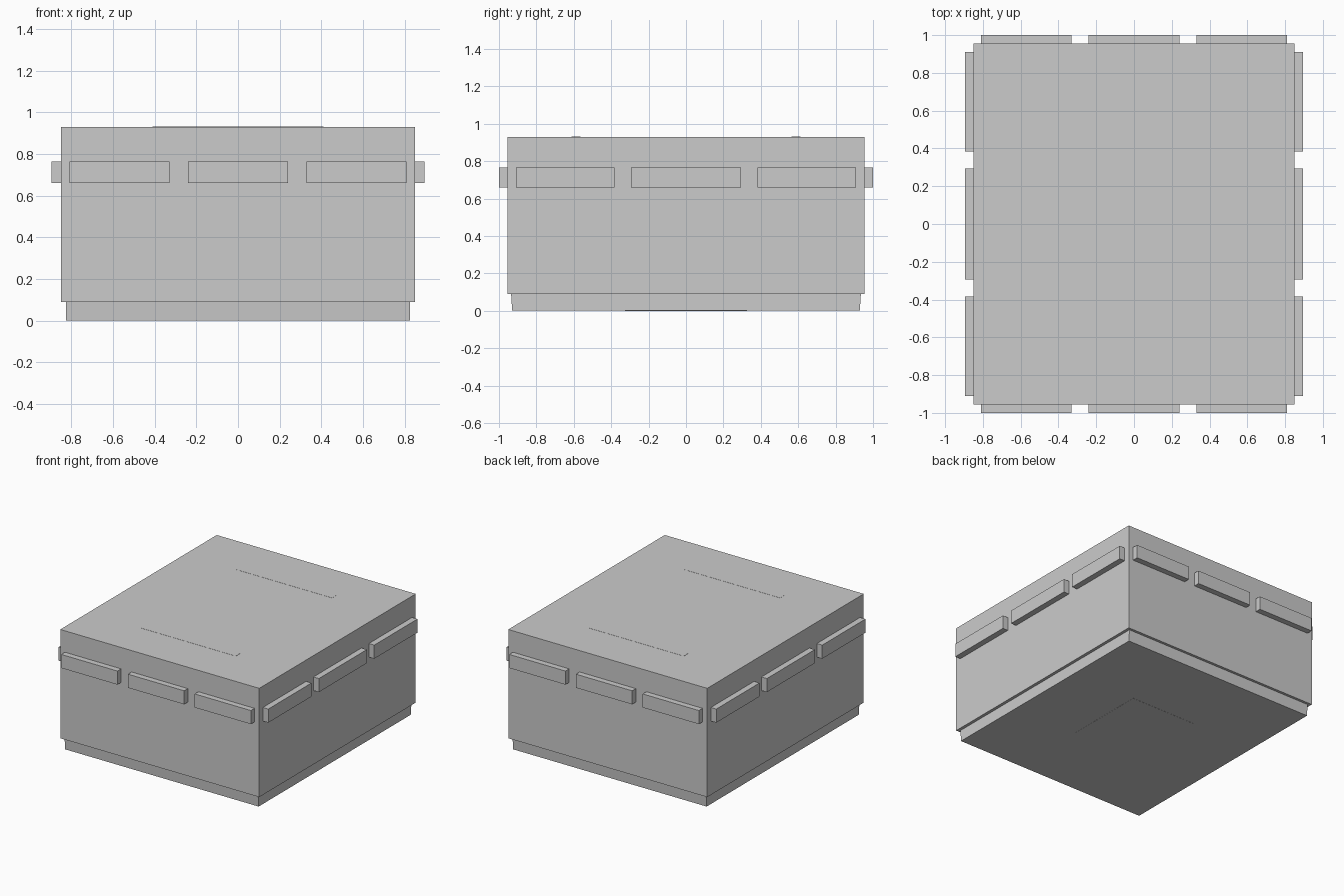
import bpy
import bmesh

if "Cube" in bpy.data.objects:
    bpy.data.objects.remove(bpy.data.objects["Cube"])


def box(name, x, y, z, bottom_scale=(1, 1)):
    """Box from (min, max) ranges, with an optional tapered bottom."""
    bm = bmesh.new()
    bmesh.ops.create_cube(bm, size=1)
    for v in bm.verts:
        low = v.co.z < 0
        sx, sy = bottom_scale if low else (1, 1)
        v.co.x = (x[0] + x[1]) / 2 + v.co.x * (x[1] - x[0]) * sx
        v.co.y = (y[0] + y[1]) / 2 + v.co.y * (y[1] - y[0]) * sy
        v.co.z = z[0] if low else z[1]
    mesh = bpy.data.meshes.new(name)
    bm.to_mesh(mesh)
    bm.free()
    obj = bpy.data.objects.new(name, mesh)
    bpy.context.collection.objects.link(obj)
    return obj


# Main case and the slightly inset foot below it
box("case_body", (-0.85, 0.85), (-0.955, 0.955), (0.09, 0.93))
box("base_plinth", (-0.827, 0.827), (-0.935, 0.935), (0.001, 0.09), (1, 0.994))

# Nearly flush panel under the base and two strips on the lid
box("bottom_panel", (-0.28, 0.28), (-0.325, 0.325), (0, 0.02))
for label, y in (("front", -0.588), ("back", 0.588)):
    box(f"{label}_lid_strip", (-0.41, 0.41), (y - 0.025, y + 0.025), (0.91, 0.931))

# Three raised blocks along each of the four walls
BLOCK_Z = (0.66, 0.765)
for label, s in (("front", -1), ("back", 1)):
    y = sorted((s * 0.94, s * 1.0))
    for i, x in enumerate(((-0.81, -0.33), (-0.24, 0.24), (0.33, 0.81))):
        box(f"{label}_block_{i + 1}", x, y, BLOCK_Z)
for label, s in (("left", -1), ("right", 1)):
    x = sorted((s * 0.835, s * 0.896))
    for i, y in enumerate(((-0.91, -0.383), (-0.293, 0.293), (0.383, 0.91))):
        box(f"{label}_block_{i + 1}", x, y, BLOCK_Z)
